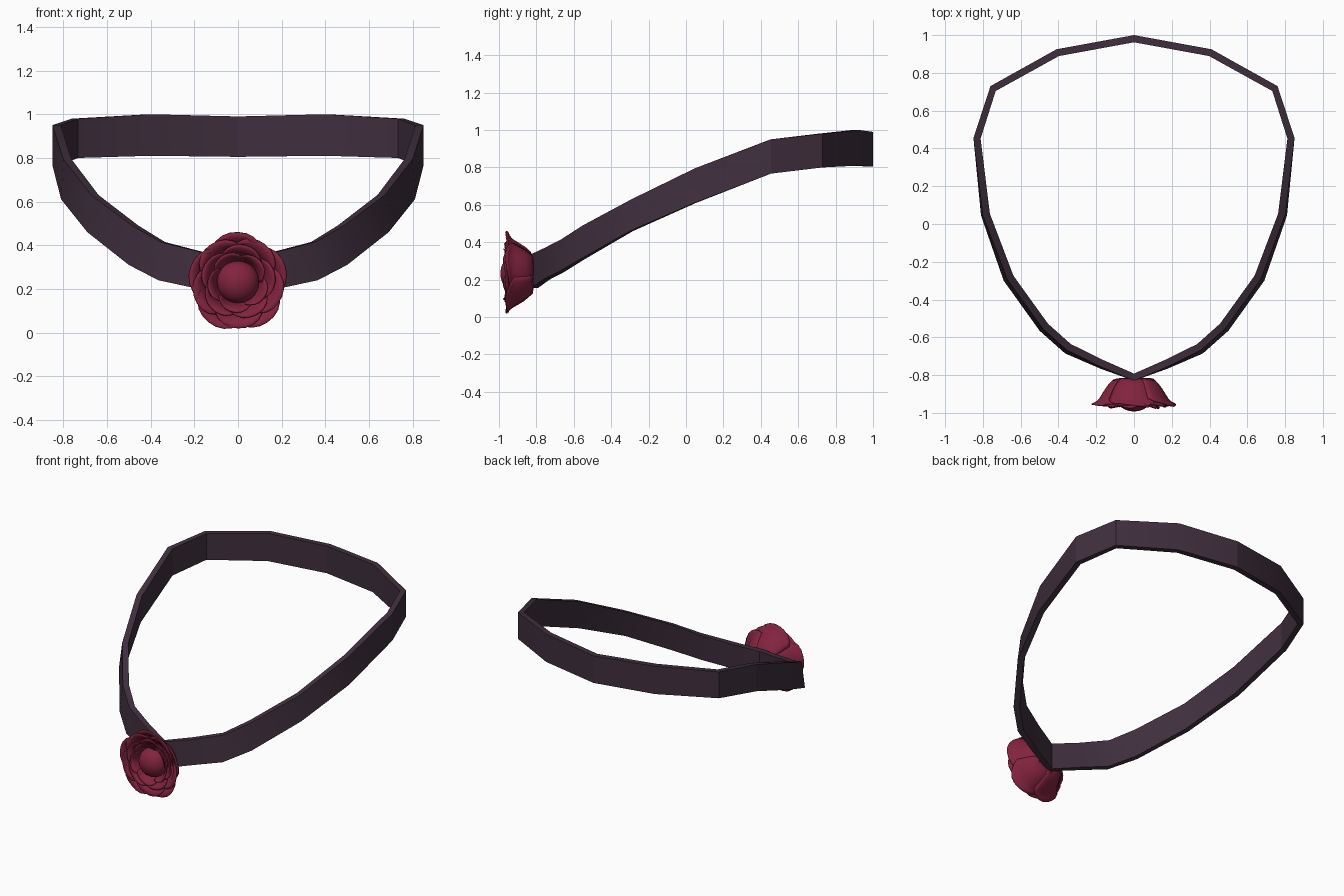
import bpy, bmesh, math
from mathutils import Vector

if "Cube" in bpy.data.objects:
    bpy.data.objects.remove(bpy.data.objects["Cube"])


def material(name, rgb):
    m = bpy.data.materials.new(name)
    m.diffuse_color = (*rgb, 1)
    m.use_nodes = True
    m.node_tree.nodes["Principled BSDF"].inputs["Base Color"].default_value = m.diffuse_color
    return m


PLUM = material("dark plum leather", (0.050, 0.028, 0.047))
ROSE = material("deep rose red", (0.225, 0.017, 0.050))


def make_object(name, bm, mat, smooth=None):
    bmesh.ops.recalc_face_normals(bm, faces=bm.faces)
    me = bpy.data.meshes.new(name)
    bm.to_mesh(me)
    bm.free()
    me.materials.append(mat)
    ob = bpy.data.objects.new(name, me)
    bpy.context.collection.objects.link(ob)
    if smooth:
        bpy.context.view_layer.objects.active = ob
        ob.select_set(True)
        bpy.ops.object.shade_smooth_by_angle(angle=math.radians(smooth))
        ob.select_set(False)
    return ob


# Neck band: right half of the loop, back to front (x, y, bottom z, top z, top lean)
half = [
    (0.00, 1.00, 0.805, 0.99, 0.00),
    (0.41, 0.925, 0.81, 1.00, 0.00),
    (0.76, 0.73, 0.80, 0.98, 0.00),
    (0.85, 0.455, 0.767, 0.95, 0.00),
    (0.81, 0.045, 0.61, 0.795, 0.01),
    (0.69, -0.30, 0.46, 0.63, 0.02),
    (0.50, -0.565, 0.31, 0.49, 0.02),
    (0.365, -0.685, 0.24, 0.415, 0.02),
    (0.18, -0.765, 0.20, 0.37, 0.01),
    (0.00, -0.83, 0.155, 0.335, 0.00),
]
loop = half + [(-x, y, a, b, l) for x, y, a, b, l in half[-2:0:-1]]
THICK = 0.038
bm = bmesh.new()
sections = []
n = len(loop)
for i, (x, y, zb, zt, lean) in enumerate(loop):
    p, q = loop[i - 1], loop[(i + 1) % n]
    t = Vector((q[0] - p[0], q[1] - p[1])).normalized()
    inward = Vector((t.y, -t.x))
    if inward.dot(Vector((x, y))) > 0:
        inward = -inward
    ring = []
    for depth, z in ((0, zb), (lean, zt), (lean + THICK, zt), (THICK, zb)):
        ring.append(bm.verts.new((x + inward.x * depth, y + inward.y * depth, z)))
    sections.append(ring)
for i in range(n):
    a, b = sections[i], sections[(i + 1) % n]
    for k in range(4):
        j = (k + 1) % 4
        bm.faces.new((a[k], a[j], b[j], b[k]))
make_object("neck_band", bm, PLUM, 20)

# Rose facing the front
CX, CZ = 0.0, 0.232


def sample(profile, v):
    f = v * (len(profile) - 1)
    i = min(int(f), len(profile) - 2)
    f -= i
    return [a + (b - a) * f for a, b in zip(profile[i], profile[i + 1])]


def petal_ring(name, count, start, half_width, profile):
    """Ring of overlapping cupped petals; profile is (radius, y) from base to tip."""
    bm = bmesh.new()
    NU, NV = 10, 8
    for c in range(count):
        mid = math.radians(start) + c * math.tau / count
        grid = []
        for iu in range(NU + 1):
            u = iu / NU * 2 - 1
            reach = 1 - 0.30 * abs(u) ** 2.5          # rounded tip
            col = []
            for iv in range(NV + 1):
                r, y = sample(profile, iv / NV * reach)
                r *= 1 - 0.05 * u * u + 0.03 * u       # cupped, one side tucked under
                y += 0.006 * math.sin(u * 5 + c) * (iv / NV) ** 2
                ang = mid + u * math.radians(half_width)
                col.append(bm.verts.new((CX + r * math.cos(ang), y, CZ + r * math.sin(ang))))
            grid.append(col)
        for i in range(NU):
            for j in range(NV):
                bm.faces.new((grid[i][j], grid[i + 1][j], grid[i + 1][j + 1], grid[i][j + 1]))
    ob = make_object(name, bm, ROSE, 50)
    mod = ob.modifiers.new("petal thickness", 'SOLIDIFY')
    mod.thickness = 0.005
    mod.offset = 0
    return ob


petal_ring("outer_petals", 5, 90, 48,
           [(0.01, -0.815), (0.105, -0.82), (0.145, -0.865), (0.172, -0.91), (0.190, -0.94), (0.228, -0.96)])
petal_ring("middle_petals", 5, 54, 48,
           [(0.01, -0.825), (0.095, -0.835), (0.138, -0.88), (0.160, -0.92), (0.175, -0.945), (0.212, -0.96)])
petal_ring("inner_petals", 5, 80, 46,
           [(0.01, -0.84), (0.085, -0.855), (0.120, -0.895), (0.135, -0.93), (0.150, -0.955), (0.172, -0.965)])
petal_ring("heart_petals", 5, 44, 44,
           [(0.01, -0.85), (0.075, -0.87), (0.100, -0.905), (0.112, -0.94), (0.122, -0.96), (0.140, -0.972)])

# Round bud in the middle
bm = bmesh.new()
bmesh.ops.create_uvsphere(bm, u_segments=20, v_segments=12, radius=0.097)
for v in bm.verts:
    x, y, z = v.co
    v.co = (CX + x, -0.915 - z * 0.8, CZ + y)
make_object("rose_bud", bm, ROSE, 60)
